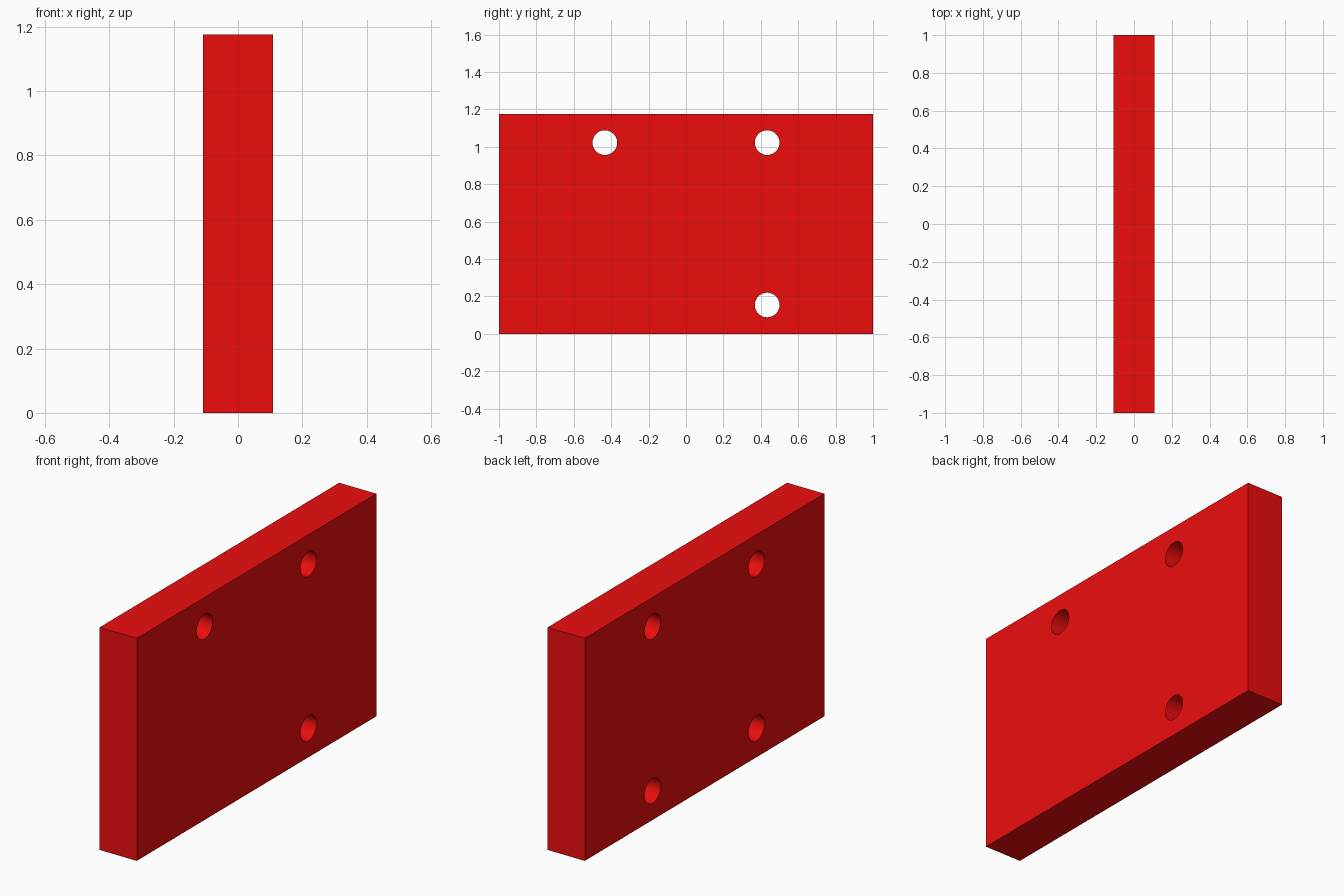
import bpy
import math

if "Cube" in bpy.data.objects:
    bpy.data.objects.remove(bpy.data.objects["Cube"])

THICK, WIDTH, HEIGHT = 0.217, 2.0, 1.176
HOLE_R, HOLE_Y, HOLE_DZ = 0.066, 0.434, 0.434
BLIND_DEPTH = 0.17

red = bpy.data.materials.new("red")
red.diffuse_color = (0.85, 0.004, 0.004, 1)
red.use_nodes = True
red.node_tree.nodes["Principled BSDF"].inputs["Base Color"].default_value = red.diffuse_color

# Plate standing on its long edge
bpy.ops.mesh.primitive_cube_add(size=1, location=(0, 0, HEIGHT / 2))
plate = bpy.context.object
plate.name = "plate"
plate.scale = (THICK, WIDTH, HEIGHT)
bpy.ops.object.transform_apply(location=False, rotation=False, scale=True)
plate.data.materials.append(red)


def drill(y, z, x0, x1):
    """Cut a round hole along x from x0 to x1."""
    bpy.ops.mesh.primitive_cylinder_add(
        vertices=32, radius=HOLE_R, depth=x1 - x0,
        location=((x0 + x1) / 2, y, z), rotation=(0, math.pi / 2, 0))
    cutter = bpy.context.object
    cutter.name = "hole_cutter"
    cutter.data.materials.append(red)
    cutter.hide_render = True
    mod = plate.modifiers.new("hole", 'BOOLEAN')
    mod.operation = 'DIFFERENCE'
    mod.solver = 'EXACT'
    mod.object = cutter
    bpy.context.view_layer.objects.active = plate
    bpy.ops.object.modifier_apply(modifier=mod.name)
    bpy.data.objects.remove(cutter, do_unlink=True)


# Four holes in a square; the lower one at -y is blind, open only on the -x face
for sy in (-1, 1):
    for sz in (-1, 1):
        blind = sy < 0 and sz < 0
        end = -THICK / 2 + BLIND_DEPTH if blind else THICK
        drill(sy * HOLE_Y, HEIGHT / 2 + sz * HOLE_DZ, -THICK, end)

# Smooth hole walls, sharp plate edges
bpy.ops.object.select_all(action='DESELECT')
plate.select_set(True)
bpy.context.view_layer.objects.active = plate
bpy.ops.object.shade_smooth_by_angle(angle=math.radians(30))
